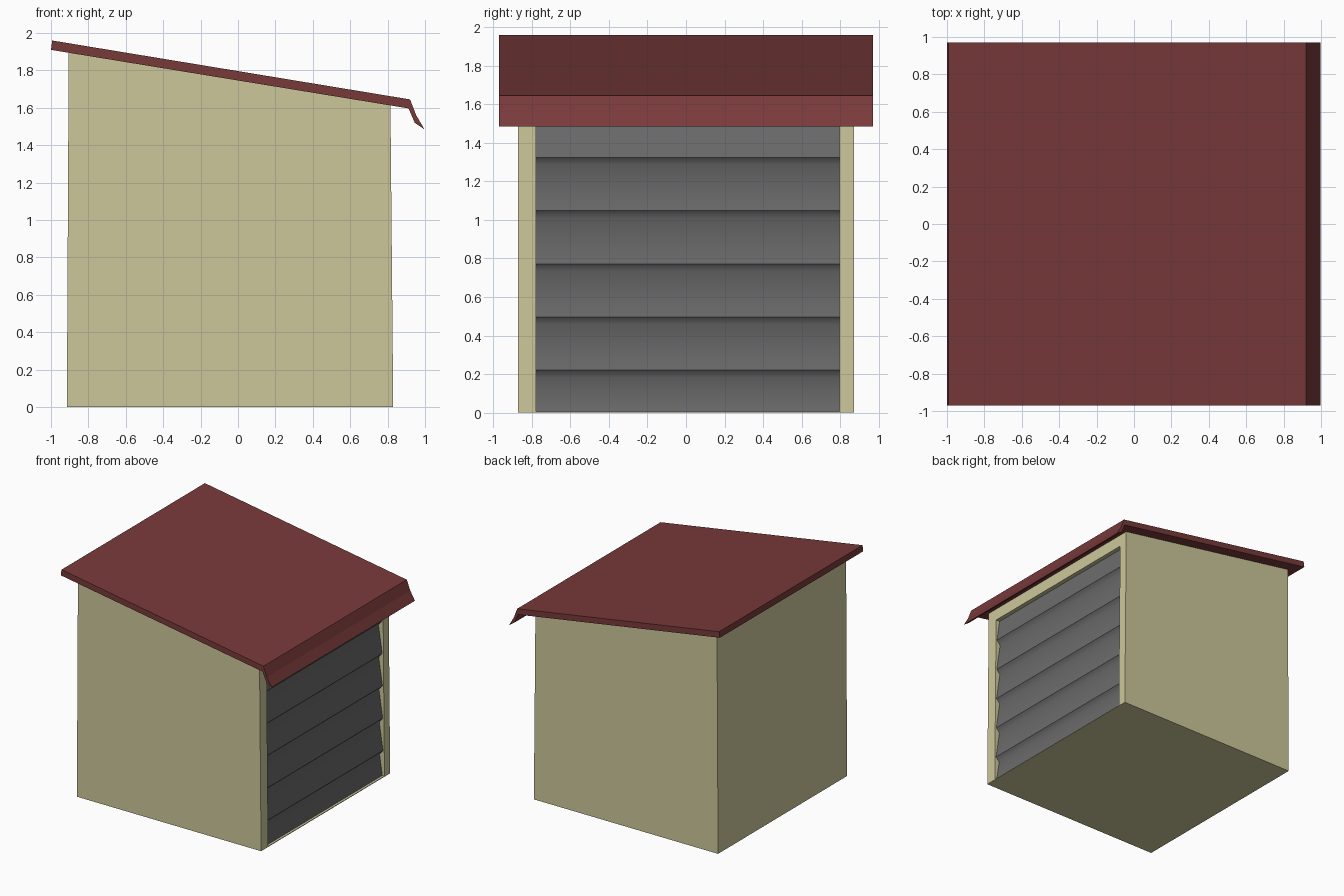
import bpy, bmesh

if "Cube" in bpy.data.objects:
    bpy.data.objects.remove(bpy.data.objects["Cube"])


def material(name, rgb):
    m = bpy.data.materials.new(name)
    m.diffuse_color = (*rgb, 1)
    m.use_nodes = True
    m.node_tree.nodes["Principled BSDF"].inputs["Base Color"].default_value = m.diffuse_color
    return m


CREAM = material("cream wall", (0.61, 0.575, 0.33))
RED = material("dark red roof", (0.19, 0.042, 0.042))
GREY = material("grey metal", (0.15, 0.15, 0.15))


def prism(name, profile, y0, y1, mat):
    """Extrude an x-z outline along y into a closed solid."""
    bm = bmesh.new()
    face = bm.faces.new([bm.verts.new((x, y0, z)) for x, z in profile])
    ext = bmesh.ops.extrude_face_region(bm, geom=[face])
    verts = [g for g in ext["geom"] if isinstance(g, bmesh.types.BMVert)]
    bmesh.ops.translate(bm, verts=verts, vec=(0, y1 - y0, 0))
    bmesh.ops.recalc_face_normals(bm, faces=bm.faces)
    me = bpy.data.meshes.new(name)
    bm.to_mesh(me)
    bm.free()
    ob = bpy.data.objects.new(name, me)
    bpy.context.collection.objects.link(ob)
    me.materials.append(mat)
    return ob


def front(z):
    """x of the slightly tapered doorway wall at height z."""
    return 0.83 - 0.009 * z


# Shed body with sloping top
body = prism("shed_body", [(-0.915, 0), (0.83, 0), (0.815, 1.625), (-0.905, 1.915)],
             -0.873, 0.873, CREAM)

# Shallow doorway recess
cutter = prism("doorway_cutter", [(0.765, 0.006), (1.0, 0.006), (1.0, 1.51), (0.765, 1.51)],
               -0.778, 0.796, CREAM)
cutter.hide_render = True
mod = body.modifiers.new("doorway", "BOOLEAN")
mod.operation = "DIFFERENCE"
mod.solver = "EXACT"
mod.object = cutter
bpy.context.view_layer.objects.active = body
bpy.ops.object.modifier_apply(modifier=mod.name)
bpy.data.objects.remove(cutter)

# Roof slab with flared lip over the door
prism("roof", [(-1.0, 1.91), (-0.993, 1.96), (0.92, 1.645), (0.953, 1.56), (0.997, 1.485),
               (0.945, 1.52), (0.912, 1.597)], -0.97, 0.97, RED)

# Roller door: overlapping slats, each leaning out at its lower edge
IN, OUT = 0.045, 0.012
pts = [(front(0) - 0.02, 0.006)]
for i in range(5):
    z = 0.182 + 0.276 * i
    pts += [(front(z) - IN, z), (front(z) - OUT, z + 0.038)]
pts.append((front(1.51) - 0.038, 1.51))

bm = bmesh.new()
rows = [[bm.verts.new((x, y, z)) for y in (-0.778, 0.796)] for x, z in pts]
for (a, b), (c, d) in zip(rows, rows[1:]):
    bm.faces.new((a, b, d, c)).smooth = True
bm.edges.ensure_lookup_table()
for a, b in rows[2::2]:
    bm.edges.get((a, b)).smooth = False
me = bpy.data.meshes.new("roller_door")
bm.to_mesh(me)
bm.free()
me.materials.append(GREY)
bpy.context.collection.objects.link(bpy.data.objects.new("roller_door", me))
